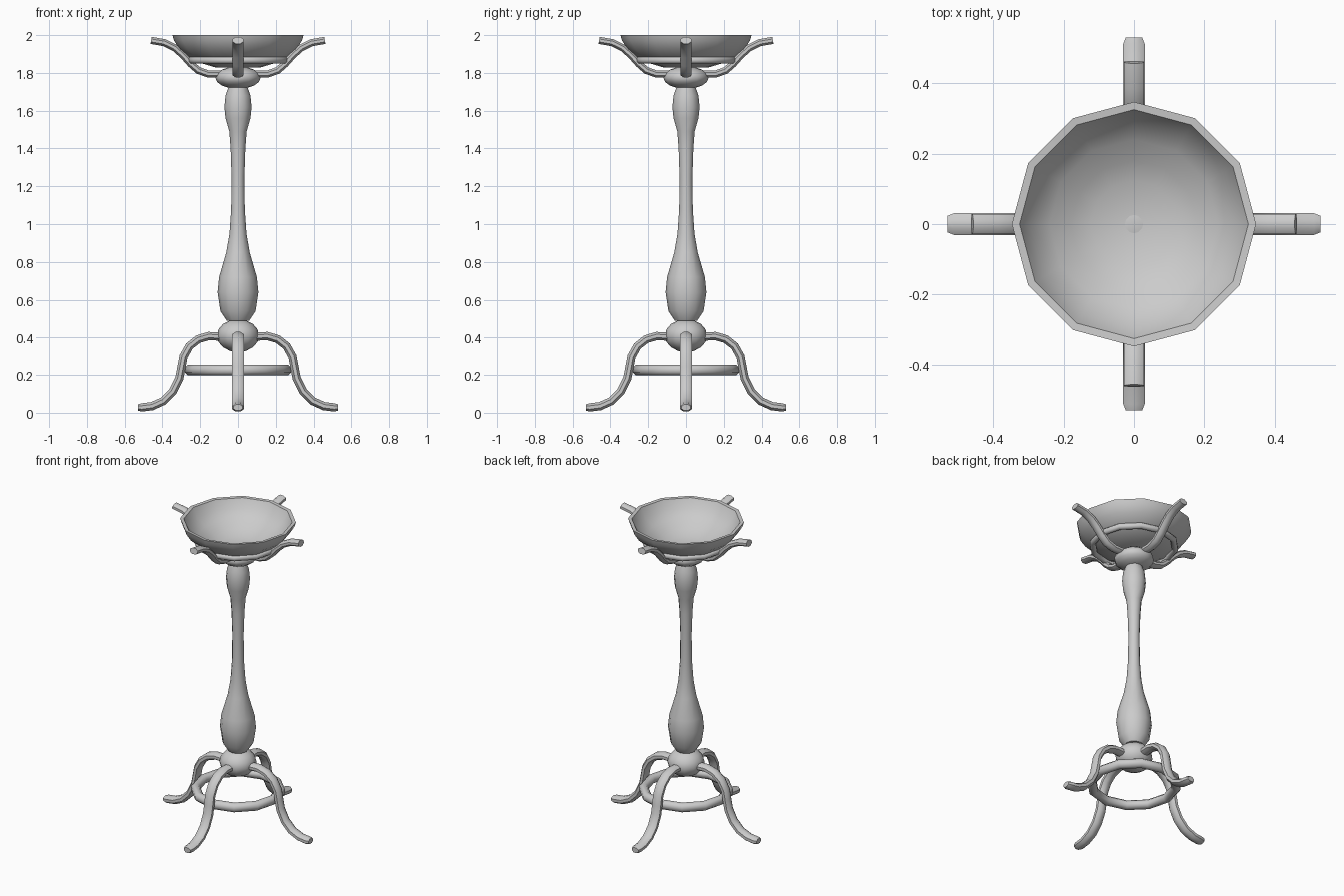
import bpy, bmesh, math
from mathutils import Vector, Matrix

if "Cube" in bpy.data.objects:
    bpy.data.objects.remove(bpy.data.objects["Cube"])

SIDES = 12


def finish(name, bm, angle=50):
    bmesh.ops.remove_doubles(bm, verts=bm.verts, dist=1e-5)
    bmesh.ops.recalc_face_normals(bm, faces=bm.faces)
    me = bpy.data.meshes.new(name)
    bm.to_mesh(me)
    bm.free()
    ob = bpy.data.objects.new(name, me)
    bpy.context.collection.objects.link(ob)
    bpy.ops.object.select_all(action='DESELECT')
    ob.select_set(True)
    bpy.context.view_layer.objects.active = ob
    bpy.ops.object.shade_smooth_by_angle(angle=math.radians(angle))
    return ob


def lathe(name, profile, closed=False, angle=50):
    """Revolve (radius, z) points around z."""
    bm = bmesh.new()
    vs = [bm.verts.new((r, 0, z)) for r, z in profile]
    pairs = list(zip(vs, vs[1:])) + ([(vs[-1], vs[0])] if closed else [])
    edges = [bm.edges.new(p) for p in pairs]
    bmesh.ops.spin(bm, geom=vs + edges, cent=(0, 0, 0), axis=(0, 0, 1),
                   angle=math.tau, steps=SIDES, use_merge=True)
    return finish(name, bm, angle)


def ring(name, radius, z, tube):
    k = tube / math.cos(math.pi / 8)
    prof = [(radius + k * math.cos((i + .5) * math.tau / 8),
             z + k * math.sin((i + .5) * math.tau / 8)) for i in range(8)]
    return lathe(name, prof, closed=True)


def knob(name, r, z, h, n=8):
    prof = [(r * math.sin(math.pi * i / n), z - h * math.cos(math.pi * i / n))
            for i in range(n + 1)]
    return lathe(name, prof)


def bar(name, path, turn, wide, thick, tip=1.0):
    """Sweep a flattened eight-sided section along an (x, z) path."""
    bm = bmesh.new()
    rings = []
    for i, (x, z) in enumerate(path):
        a, b = path[max(i - 1, 0)], path[min(i + 1, len(path) - 1)]
        t = Vector((b[0] - a[0], 0, b[1] - a[1])).normalized()
        n = Vector((-t.z, 0, t.x))
        s = tip if i == len(path) - 1 else 1.0
        rings.append([])
        for j in range(8):
            ang = (j + .5) * math.tau / 8
            k = s / math.cos(math.pi / 8)
            p = Vector((x, 0, z)) + n * thick * k * math.sin(ang)
            p.y = wide * k * math.cos(ang)
            rings[-1].append(bm.verts.new(p))
    for p, q in zip(rings, rings[1:]):
        for j in range(8):
            bm.faces.new((p[j], p[(j + 1) % 8], q[(j + 1) % 8], q[j]))
    bm.faces.new(rings[0])
    bm.faces.new(rings[-1])
    bm.transform(Matrix.Rotation(turn, 4, 'Z'))
    return finish(name, bm)


# Turned column
lathe("column", [(0, .485), (.06, .49), (.093, .54), (.108, .64), (.1, .72),
                 (.062, .85), (.045, .95), (.036, 1.08), (.034, 1.25), (.039, 1.4),
                 (.046, 1.49), (.066, 1.56), (.072, 1.62), (.066, 1.68),
                 (.05, 1.725), (0, 1.735)])
knob("lower_knob", .112, .41, .087)
knob("upper_knob", .12, 1.775, .06)

# Open bowl with a thin rim
lathe("bowl", [(0, 1.827), (.12, 1.829), (.19, 1.85), (.255, 1.88), (.31, 1.927),
               (.338, 1.97), (.347, 2.0), (.325, 1.998), (.295, 1.94),
               (.24, 1.895), (.18, 1.863), (.124, 1.834), (0, 1.832)])

# Bracing rings
ring("bowl_ring", .25, 1.867, .018)
ring("leg_ring", .255, .226, .027)

# Four legs and four bowl arms
leg = [(.08, .405), (.155, .408), (.21, .392), (.257, .355), (.288, .3), (.299, .24),
       (.311, .18), (.345, .112), (.395, .062), (.455, .035), (.51, .028), (.53, .028)]
arm = [(.08, 1.793), (.16, 1.795), (.21, 1.813), (.25, 1.848), (.29, 1.893),
       (.335, 1.933), (.39, 1.96), (.46, 1.972)]
for i, side in enumerate(("right", "back", "left", "front")):
    bar(side + "_leg", leg, i * math.pi / 2, .031, .022, .75)
    bar(side + "_arm", arm, i * math.pi / 2, .028, .019)
